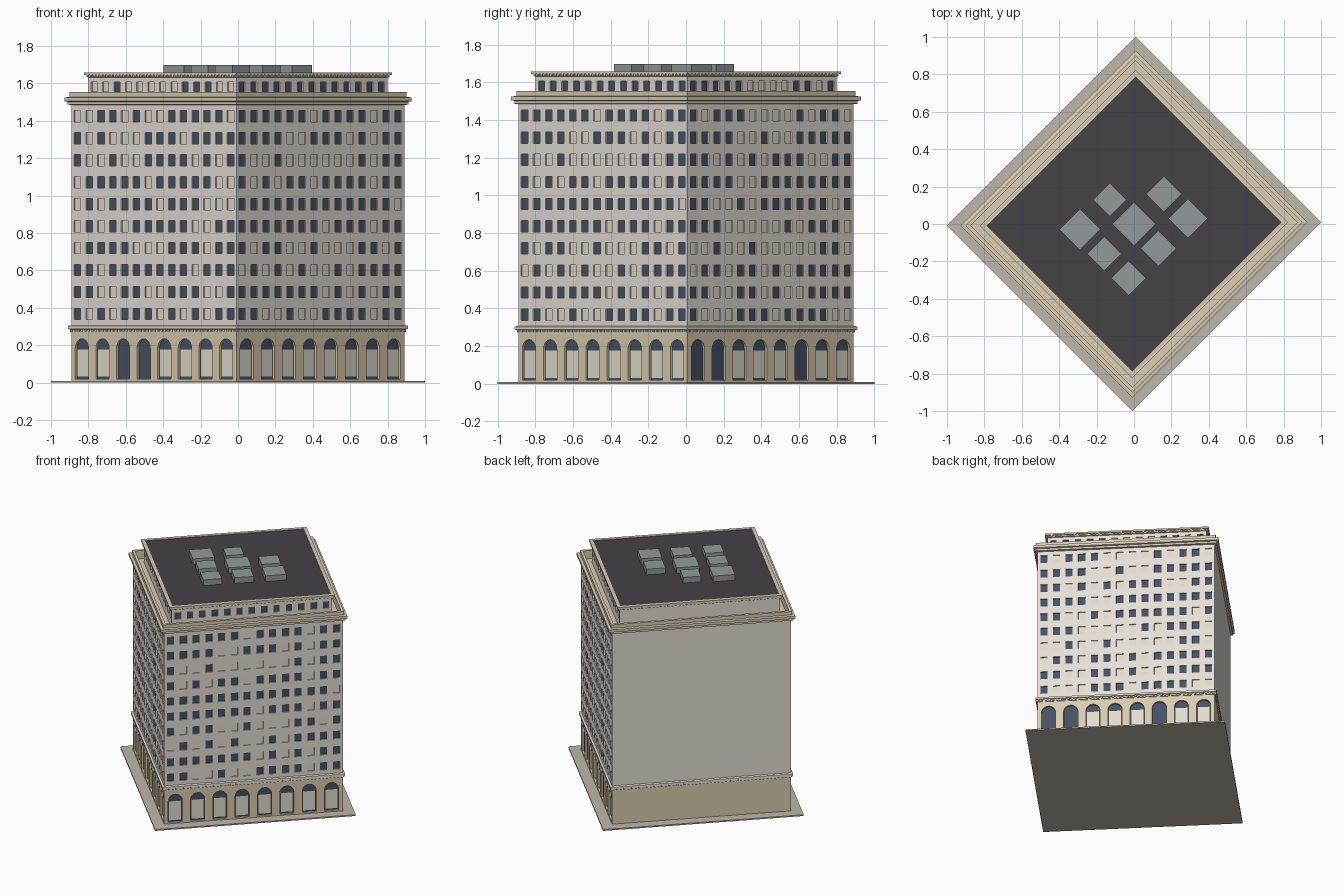
import bpy, bmesh, math, random
from mathutils import Matrix, Vector

if "Cube" in bpy.data.objects:
    bpy.data.objects.remove(bpy.data.objects["Cube"])

random.seed(7)
HU, HV = 0.6355, 0.623            # half sizes of the main block, before turning it 45 degrees
TURN = Matrix.Rotation(math.radians(45), 4, 'Z')


def material(name, rgb):
    m = bpy.data.materials.new(name)
    m.diffuse_color = (*rgb, 1)
    m.use_nodes = True
    m.node_tree.nodes["Principled BSDF"].inputs["Base Color"].default_value = m.diffuse_color
    return m


WALL = material("pale_stone", (0.78, 0.74, 0.67))
TAN = material("tan_stone", (0.70, 0.60, 0.42))
TRIM = material("trim_stone", (0.70, 0.61, 0.46))
GLASS = material("dark_glass", (0.055, 0.085, 0.13))
BLIND = material("window_blind", (0.78, 0.72, 0.61))
ROOF = material("roof_felt", (0.058, 0.054, 0.062))
METAL = material("roof_metal", (0.29, 0.32, 0.33))
PAVE = material("paving", (0.52, 0.48, 0.41))


def build(name, faces):
    """Make one object from (points, material) faces, turned 45 degrees."""
    bm, mats = bmesh.new(), []
    for pts, mat in faces:
        if mat not in mats:
            mats.append(mat)
        f = bm.faces.new([bm.verts.new(TURN @ Vector(p)) for p in pts])
        f.material_index = mats.index(mat)
    bmesh.ops.remove_doubles(bm, verts=bm.verts, dist=1e-5)
    mesh = bpy.data.meshes.new(name)
    bm.to_mesh(mesh)
    bm.free()
    for m in mats:
        mesh.materials.append(m)
    ob = bpy.data.objects.new(name, mesh)
    bpy.context.collection.objects.link(ob)


def loop(off, z):
    a, b = HU + off, HV + off
    return [(-a, -b, z), (a, -b, z), (a, b, z), (-a, b, z)]


def loft(profile, mat, bottom=False, top=None):
    """Sweep an (offset, z) profile around the rectangular plan."""
    loops = [loop(*p) for p in profile]
    faces = [([l0[i], l0[(i + 1) % 4], l1[(i + 1) % 4], l1[i]], mat)
             for l0, l1 in zip(loops, loops[1:]) for i in range(4)]
    if bottom:
        faces.append((loops[0][::-1], mat))
    if top:
        faces.append((loops[-1], top))
    return faces


def side(k, off):
    """Return half width and a mapper (along, z, depth) -> point for side k (0 front, 1 right, 2 back, 3 left)."""
    half, dist = (HU + off, HV + off) if k % 2 == 0 else (HV + off, HU + off)
    rot = Matrix.Rotation(k * math.pi / 2, 3, 'Z')
    return half, lambda s, z, d=0.0: tuple(rot @ Vector((s, -dist + d, z)))


def rect(P, s0, s1, z0, z1, d=0.0):
    return [P(s0, z0, d), P(s1, z0, d), P(s1, z1, d), P(s0, z1, d)]


def recess(P, outline, depth, wall):
    """Reveal faces around a sunken opening."""
    n = len(outline)
    return [([P(*outline[i]), P(*outline[(i + 1) % n]),
              P(*outline[(i + 1) % n], depth), P(*outline[i], depth)], wall) for i in range(n)]


def window_wall(k, off, z0, z1, cols, rows, w, h, wall):
    """Facade with a grid of sunken windows, some dark and some with blinds."""
    half, P = side(k, off)
    cell = 2 * half / cols
    ss, zs = [-half], [z0]
    for c in range(cols):
        m = -half + (c + 0.5) * cell
        ss += [m - w / 2, m + w / 2]
    for r in rows:
        zs += [r - h / 2, r + h / 2]
    ss.append(half)
    zs.append(z1)
    faces = []
    for i in range(len(ss) - 1):
        for j in range(len(zs) - 1):
            a, b, c, d = ss[i], ss[i + 1], zs[j], zs[j + 1]
            if i % 2 and j % 2:
                faces += recess(P, [(a, c), (b, c), (b, d), (a, d)], 0.008, wall)
                faces.append((rect(P, a, b, c, d, 0.008), GLASS if random.random() < 0.62 else BLIND))
            else:
                faces.append((rect(P, a, b, c, d), wall))
    return faces


def arcade(k, z0, z1, count, dark):
    """Ground floor with round-headed openings; those not in dark have a pale panel."""
    half, P = side(k, 0)
    cell, r, zb, zs = 2 * half / count, 0.05, 0.02, 0.185
    faces = [(rect(P, -half, half, z0, zb), TAN)]
    for i in range(count):
        m = -half + (i + 0.5) * cell
        a, b = m - cell / 2, m + cell / 2
        arch = [(m - r, zb)] + [(m - r * math.cos(t * math.pi / 10), zs + r * math.sin(t * math.pi / 10))
                                for t in range(11)] + [(m + r, zb)]
        faces.append(([P(*q) for q in [(a, z1), (a, zb)] + arch + [(b, zb), (b, z1)]][::-1][::-1], TAN))
        faces += recess(P, arch, 0.014, TAN)
        faces.append(([P(*q, 0.014) for q in reversed(arch)], GLASS))
        if i not in dark:
            faces.append((rect(P, m - 0.042, m + 0.042, 0.032, 0.178, 0.009), BLIND))
    return faces


def dentils(off, z0, z1, depth, count):
    """Row of small blocks on all four sides."""
    faces = []
    for k in range(4):
        half, P = side(k, off)
        step = 2 * half / count
        for i in range(count):
            a = -half + (i + 0.25) * step
            b = a + step / 2
            faces += [(rect(P, a, b, z0, z1, -depth), TRIM),
                      ([P(a, z0), P(b, z0), P(b, z0, -depth), P(a, z0, -depth)], TRIM),
                      ([P(a, z0), P(a, z0, -depth), P(a, z1, -depth), P(a, z1)], TRIM),
                      ([P(b, z0, -depth), P(b, z0), P(b, z1), P(b, z1, -depth)], TRIM)]
    return faces


# Paving slab
build("paving_slab", loft([(0.078, 0), (0.078, 0.01)], PAVE, True, PAVE))

# Ground floor: arches on three sides, plain back
ground = [(rect(side(2, 0)[1], -HU, HU, 0.01, 0.275), TAN)]
for k, dark in ((0, ()), (1, (0, 1, 5)), (3, (2, 3))):
    ground += arcade(k, 0.01, 0.275, 8, dark)
build("ground_floor", ground)

# Ledge above the ground floor
build("lower_ledge", loft([(0, 0.272), (0.005, 0.272), (0.005, 0.285), (0.014, 0.288),
                           (0.014, 0.302), (0.007, 0.306), (0, 0.306)], WALL))
build("lower_dentils", dentils(0.005, 0.275, 0.2855, 0.006, 48))

# Main floors
rows = [0.367 + 0.1175 * i for i in range(10)]
tower = [(rect(side(2, 0)[1], -HU, HU, 0.275, 1.49), WALL)]
for k in (0, 1, 3):
    tower += window_wall(k, 0, 0.275, 1.49, 14, rows, 0.05, 0.06, WALL)
build("main_floors", tower)

# Main cornice with parapet and the terrace behind it
build("main_cornice", loft([(0, 1.485), (0.015, 1.487), (0.015, 1.502), (0.027, 1.505), (0.027, 1.525),
                            (0.008, 1.528), (0.008, 1.554), (-0.012, 1.554), (-0.012, 1.49)], TRIM, False, TRIM))

# Set-back top floor
S = -0.064
top = [(rect(side(2, S)[1], -HU - S, HU + S, 1.49, 1.64), WALL)]
for k in (0, 1, 3):
    top += window_wall(k, S, 1.49, 1.64, 13, [1.582], 0.045, 0.052, WALL)
build("top_floor", top)

# Upper cornice and roof
build("upper_cornice", loft([(S, 1.632), (S + 0.008, 1.634), (S + 0.008, 1.644), (S + 0.017, 1.646),
                             (S + 0.017, 1.658), (S - 0.008, 1.658), (S - 0.008, 1.652)], TRIM))
build("upper_dentils", dentils(S + 0.008, 1.635, 1.6445, 0.006, 44))
build("roof", [(loop(S - 0.008, 1.654), ROOF)])

# Roof units in a three by three grid with one corner left free
sizes = {(-1, 1): 0.156, (0, 1): 0.127, (-1, 0): 0.132, (0, 0): 0.163,
         (1, 0): 0.136, (-1, -1): 0.132, (0, -1): 0.136, (1, -1): 0.149}
for n, ((i, j), w) in enumerate(sizes.items()):
    u, v, h = i * 0.225, j * 0.184, w / 2
    lo, hi = [[(u - h, v - h, z), (u + h, v - h, z), (u + h, v + h, z), (u - h, v + h, z)] for z in (1.65, 1.698)]
    build(f"roof_unit_{n + 1}", [(hi, METAL), (lo[::-1], METAL)] +
          [([lo[q], lo[(q + 1) % 4], hi[(q + 1) % 4], hi[q]], METAL) for q in range(4)])
